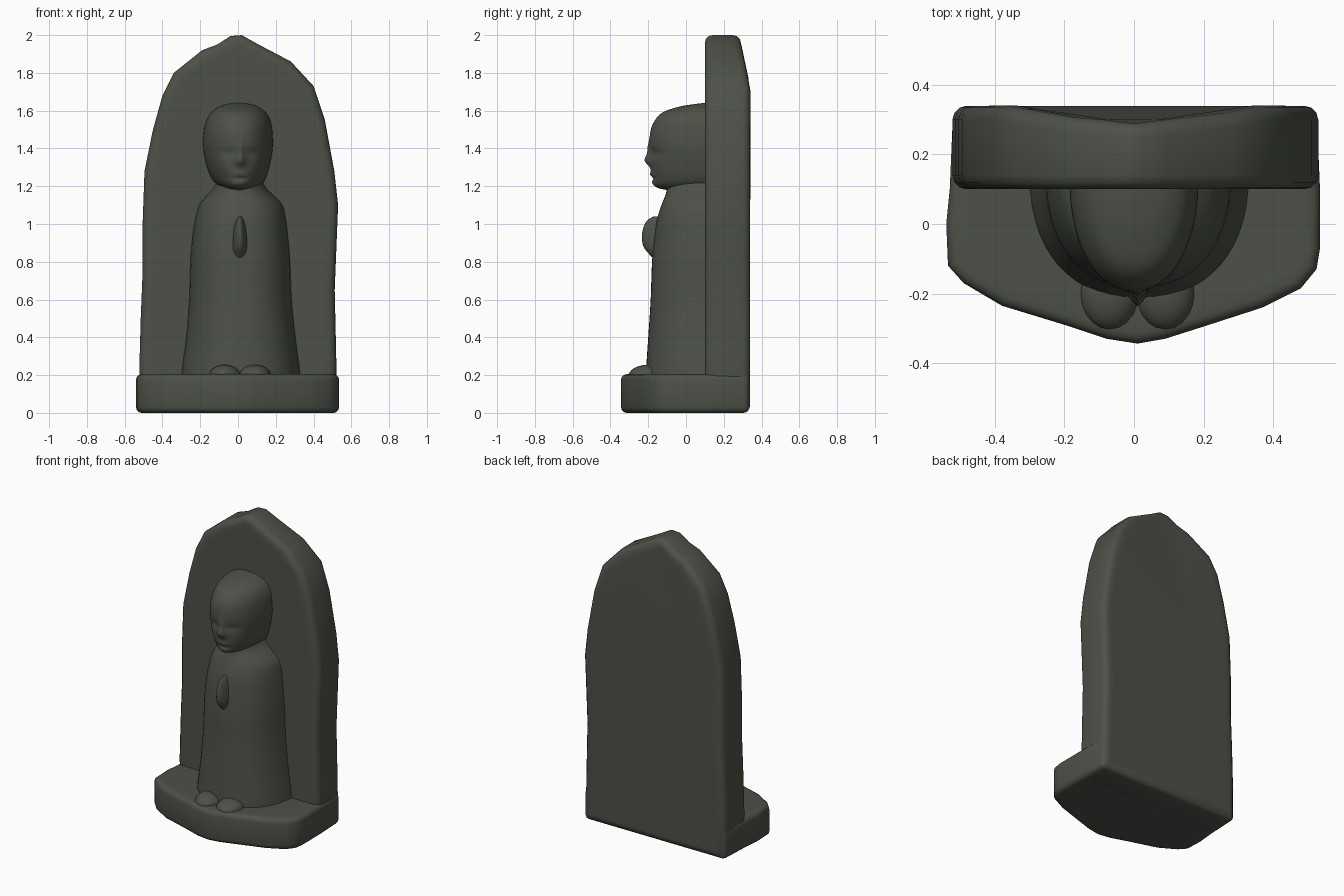
import bpy, bmesh, math

if "Cube" in bpy.data.objects:
    bpy.data.objects.remove(bpy.data.objects["Cube"])

stone = bpy.data.materials.new("dark grey green stone")
stone.diffuse_color = (0.074, 0.082, 0.064, 1)
stone.use_nodes = True
stone.node_tree.nodes["Principled BSDF"].inputs["Base Color"].default_value = stone.diffuse_color


def finish(name, bm):
    bmesh.ops.recalc_face_normals(bm, faces=bm.faces)
    me = bpy.data.meshes.new(name)
    bm.to_mesh(me)
    bm.free()
    for p in me.polygons:
        p.use_smooth = True
    ob = bpy.data.objects.new(name, me)
    bpy.context.collection.objects.link(ob)
    me.materials.append(stone)
    return ob


def prism(name, pts, direction, bevel, shape=None):
    """Outline extruded along direction, caps inset so they stay flat, rim rounded."""
    bm = bmesh.new()
    face = bm.faces.new([bm.verts.new(p) for p in pts])
    out = bmesh.ops.extrude_face_region(bm, geom=[face], use_keep_orig=True)
    new = [v for v in out["geom"] if isinstance(v, bmesh.types.BMVert)]
    bmesh.ops.translate(bm, verts=new, vec=direction)
    if shape:
        for v in new:
            shape(v.co)
    bmesh.ops.recalc_face_normals(bm, faces=bm.faces)
    caps = [f for f in bm.faces if len(f.verts) > 4]
    bmesh.ops.inset_individual(bm, faces=caps, thickness=0.07)
    ob = finish(name, bm)
    mod = ob.modifiers.new("rounded rim", "BEVEL")
    mod.width = bevel
    mod.segments = 3
    mod.limit_method = "ANGLE"
    mod.angle_limit = math.radians(40)
    return ob


def smooth_rows(rows, steps):
    """Catmull-Rom interpolation between the given cross-sections."""
    out = []
    for i in range(len(rows) - 1):
        a, b = rows[max(i - 1, 0)], rows[i]
        c, d = rows[i + 1], rows[min(i + 2, len(rows) - 1)]
        for s in range(steps):
            t = s / steps
            out.append([0.5 * (2 * q + (r - p) * t + (2 * p - 5 * q + 4 * r - u) * t * t
                               + (3 * q - p - 3 * r + u) * t ** 3)
                        for p, q, r, u in zip(a, b, c, d)])
    return out + [list(rows[-1])]


def relief(name, rows, back, power, steps, n, carve=None):
    """Half-round loft against the slab; rows are (z, centre x, half width, front y)."""
    bm = bmesh.new()
    rings = []
    for z, cx, w, front in smooth_rows(rows, steps):
        ring = []
        for i in range(n + 1):
            a = math.pi * i / n
            c, s = math.cos(a), abs(math.sin(a))
            x = cx + w * math.copysign(abs(c) ** (2 / power), c)
            y = back - (back - front) * s ** (2 / power)
            if carve:
                y += carve(x, z) * s
            ring.append(bm.verts.new((x, y, z)))
        rings.append(ring)
    for r0, r1 in zip(rings, rings[1:]):
        for i in range(n + 1):
            j = (i + 1) % (n + 1)
            bm.faces.new((r0[i], r0[j], r1[j], r1[i]))
    bm.faces.new(rings[0])
    bm.faces.new(rings[-1])
    return finish(name, bm)


# Back slab, irregular pointed arch
arch = [(-0.52, 0.0), (-0.522, 0.25), (-0.515, 0.5), (-0.505, 0.75), (-0.505, 1.0), (-0.495, 1.28),
        (-0.45, 1.5), (-0.40, 1.68), (-0.34, 1.80), (-0.19, 1.92), (-0.11, 1.95), (-0.04, 1.995),
        (0.02, 2.0), (0.10, 1.955), (0.28, 1.86), (0.40, 1.73), (0.46, 1.55), (0.51, 1.28),
        (0.53, 1.1), (0.52, 0.85), (0.512, 0.65), (0.52, 0.3), (0.525, 0.0)]


def taper_back(co):
    co.y -= 0.2 * max(0, co.z - 1.75)


prism("back_slab", [(x, 0.10, z) for x, z in arch], (0, 0.24, 0), 0.04, taper_back)

# Base with a blunt pointed front
plan = [(-0.52, 0.335), (-0.53, 0.1), (-0.54, 0.0), (-0.535, -0.12), (-0.49, -0.17), (-0.38, -0.235),
        (-0.2, -0.29), (-0.08, -0.33), (0.01, -0.344), (0.09, -0.33), (0.2, -0.295), (0.37, -0.24),
        (0.48, -0.185), (0.525, -0.13), (0.535, -0.07), (0.535, 0.1), (0.525, 0.335)]
prism("base", [(x, y, 0) for x, y in plan], (0, 0, 0.205), 0.03)

# Robed body with sloping shoulders and neck
relief("robed_body", [
    (0.15, 0.015, 0.32, -0.215), (0.25, 0.015, 0.31, -0.21), (0.40, 0.015, 0.29, -0.20),
    (0.60, 0.013, 0.272, -0.187), (0.80, 0.012, 0.265, -0.18), (0.95, 0.012, 0.252, -0.165),
    (1.03, 0.014, 0.24, -0.152), (1.10, 0.015, 0.222, -0.13), (1.15, 0.012, 0.18, -0.11),
    (1.19, 0.01, 0.14, -0.10), (1.25, 0.008, 0.11, -0.09)], 0.15, 2.3, 3, 28)


# Head with softly carved face
def bump(x, z, cx, cz, rx, rz):
    return math.exp(-((x - cx) / rx) ** 2 - ((z - cz) / rz) ** 2)


def face(x, z):
    x -= 0.012
    d = -0.03 * bump(x, z, 0, 1.335, 0.026, 0.03)        # nose tip
    d -= 0.014 * bump(x, z, 0, 1.39, 0.016, 0.045)       # nose bridge
    d -= 0.012 * bump(x, z, 0, 1.262, 0.04, 0.016)       # lips
    d += 0.008 * bump(x, z, 0, 1.243, 0.04, 0.010)       # below the lips
    d -= 0.008 * bump(x, z, 0, 1.215, 0.04, 0.02)        # chin
    for s in (-1, 1):
        d += 0.014 * bump(x, z, s * 0.065, 1.375, 0.04, 0.02)   # eye hollow
        d -= 0.006 * bump(x, z, s * 0.09, 1.30, 0.04, 0.04)     # cheek
    return d


relief("head", [
    (1.18, 0.005, 0.04, -0.10), (1.19, 0.005, 0.085, -0.145), (1.21, 0.005, 0.12, -0.168),
    (1.25, 0.003, 0.147, -0.178), (1.32, 0.0, 0.17, -0.186), (1.40, 0.0, 0.184, -0.192),
    (1.48, 0.0, 0.183, -0.190), (1.54, 0.002, 0.172, -0.170), (1.59, 0.003, 0.145, -0.125),
    (1.62, 0.004, 0.105, -0.04), (1.634, 0.005, 0.065, 0.04), (1.64, 0.005, 0.03, 0.09)],
    0.13, 2.15, 5, 56, face)

# Hands pressed together
relief("praying_hands", [
    (0.81, 0.01, 0.035, -0.165), (0.84, 0.01, 0.043, -0.195), (0.88, 0.01, 0.045, -0.225),
    (0.93, 0.01, 0.041, -0.234), (0.98, 0.01, 0.034, -0.226), (1.02, 0.01, 0.022, -0.205),
    (1.04, 0.01, 0.008, -0.17)], -0.12, 1.8, 3, 14)

# Feet peeking out below the hem
for side, label in ((-1, "left"), (1, "right")):
    bm = bmesh.new()
    bmesh.ops.create_uvsphere(bm, u_segments=20, v_segments=12, radius=1)
    for v in bm.verts:
        v.co = (0.01 + side * 0.08 + v.co.x * 0.085, -0.20 + v.co.y * 0.105, 0.195 + v.co.z * 0.06)
    finish(label + "_foot", bm)
